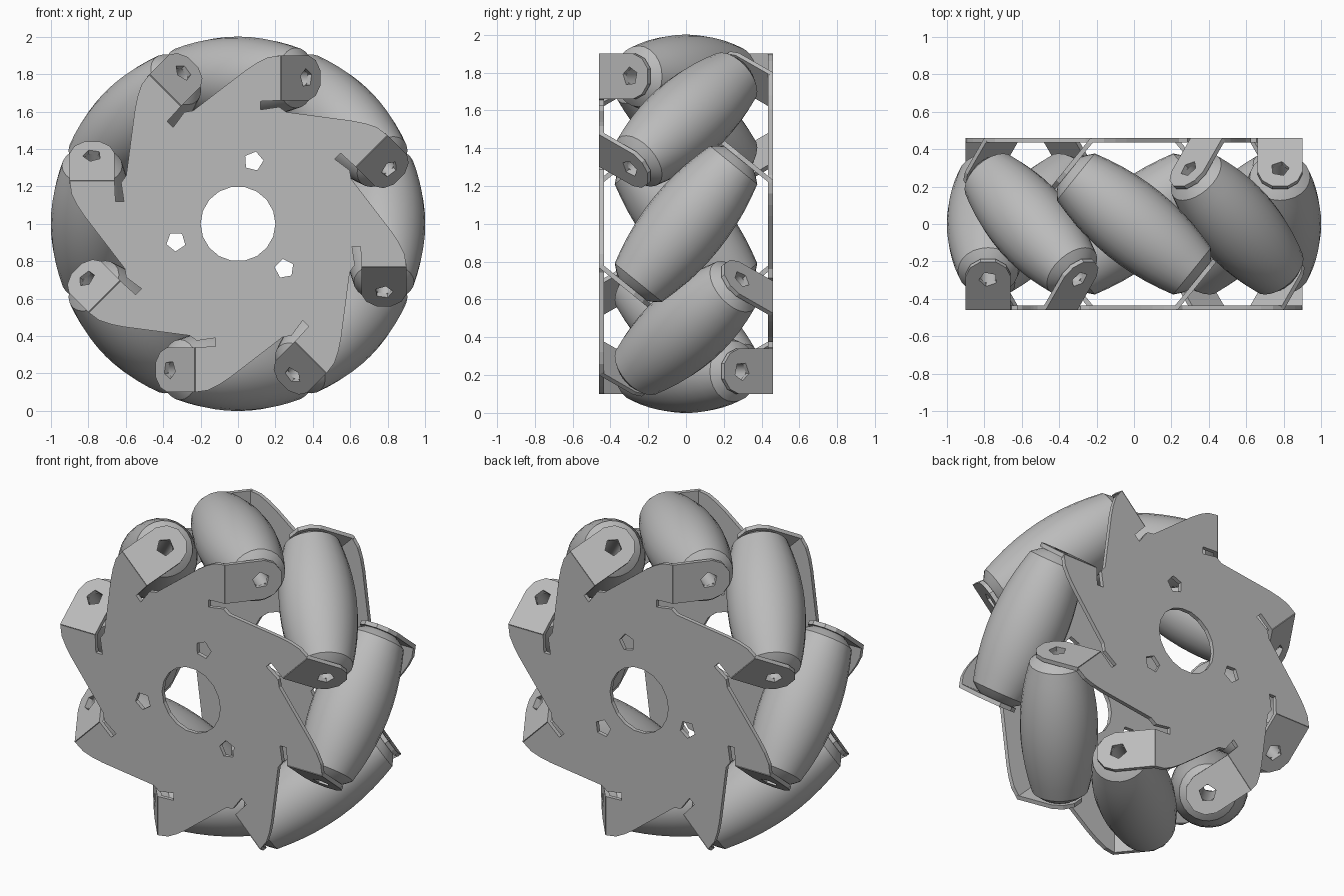
import bpy, bmesh
from math import sin, cos, pi, radians, sqrt
from mathutils import Matrix, Vector

cube = bpy.data.objects.get("Cube")
if cube:
    bpy.data.objects.remove(cube)

GREY = (0.5, 0.5, 0.5, 1)
mat = bpy.data.materials.new("plain grey")
mat.use_nodes = True
mat.diffuse_color = GREY
bsdf = mat.node_tree.nodes["Principled BSDF"]
bsdf.inputs["Base Color"].default_value = GREY

ARMS = 8
AXLE_R = 0.78          # distance from wheel centre to roller axles
TAB_S = 0.445          # distance along the axle to the tab's inner face
THICK = 0.025
TILT = radians(39)     # axle angle away from the wheel's tangent
CENTRE = Matrix.Translation((0, 0, 1))


def to_mesh(bm, name):
    bmesh.ops.recalc_face_normals(bm, faces=bm.faces[:])
    me = bpy.data.meshes.new(name)
    bm.to_mesh(me)
    bm.free()
    me.materials.append(mat)
    return me


def place(me, name, matrix):
    ob = bpy.data.objects.new(name, me)
    ob.matrix_world = matrix
    bpy.context.collection.objects.link(ob)
    return ob


def ring(x, y, r, n, turn=0.0):
    return [(x + r * cos(turn + 2 * pi * i / n), y + r * sin(turn + 2 * pi * i / n))
            for i in range(n)]


def sheet(name, loops, z0, z1):
    """Flat sheet from an outline and its holes, given thickness along z."""
    bm = bmesh.new()
    for loop in loops:
        vs = [bm.verts.new((x, y, z0)) for x, y in loop]
        for a, b in zip(vs, vs[1:] + vs[:1]):
            bm.edges.new((a, b))
    bmesh.ops.triangle_fill(bm, edges=bm.edges[:], use_beauty=True, normal=(0, 0, 1))
    out = bmesh.ops.extrude_face_region(bm, geom=bm.faces[:])["geom"]
    bmesh.ops.translate(bm, vec=(0, 0, z1 - z0),
                        verts=[v for v in out if isinstance(v, bmesh.types.BMVert)])
    return to_mesh(bm, name)


def lathe(name, profile, n):
    """Closed (radius, height) profile turned about z."""
    bm = bmesh.new()
    rows = [[bm.verts.new((r * cos(2 * pi * i / n), r * sin(2 * pi * i / n), z))
             for i in range(n)] for r, z in profile]
    for a, b in zip(rows, rows[1:] + rows[:1]):
        for i in range(n):
            j = (i + 1) % n
            bm.faces.new((a[i], a[j], b[j], b[i]))
    return to_mesh(bm, name)


# Swirled side plate outline: one arm, repeated round the wheel
arm = [(-0.24, 0.605), (0.04, 0.82), (0.1, 0.86), (0.16, 0.89), (0.228, 0.9),
       (0.228, 0.66), (0.12, 0.655), (0.12, 0.61), (0.22, 0.625)]
outline = []
for k in range(ARMS):
    turn = Matrix.Rotation(-2 * pi * k / ARMS, 2)
    outline += [tuple(turn @ Vector(p)) for p in arm]


def plate_mesh(name, bolt_angles):
    holes = [ring(0.345 * cos(radians(a)), 0.345 * sin(radians(a)), 0.053, 5, radians(a))
             for a in bolt_angles]
    return sheet(name, [outline, ring(0, 0, 0.2, 18)] + holes, 0.46 - THICK, 0.46)


# Bent tab that holds a roller end, with a rounded tip and axle hole
half = [(-0.212, -0.12), (0.02, -0.12), (0.08, -0.095), (0.12, -0.04)]
tab = sheet("tab", [half + [(x, -y) for x, y in reversed(half)], ring(0, 0, 0.05, 5, 0.4)],
            TAB_S, TAB_S + THICK)

# Barrel roller whose swell follows the wheel's rim, bored through
steps = [0.4 * (i / 5 - 1) for i in range(11)]
barrel = [(1.001 - sqrt((s * cos(TILT)) ** 2 + AXLE_R ** 2), s) for s in steps]
roller = lathe("roller", [(0.045, -TAB_S), (0.1, -TAB_S), (0.125, -0.43)] + barrel
               + [(0.125, 0.43), (0.1, TAB_S), (0.045, TAB_S)], 24)

# Axle frame: x along the tab, y outward from the hub, z along the axle
axle = Matrix(((sin(TILT), 0, cos(TILT), 0),
               (cos(TILT), 0, -sin(TILT), 0),
               (0, 1, 0, AXLE_R),
               (0, 0, 0, 1)))
upright = Matrix.Rotation(pi / 2, 4, 'X')

# Two sides, the back being the front turned half round
for side, spin, first in (("front", 0, 76), ("back", pi, 104)):
    face = CENTRE @ Matrix.Rotation(spin, 4, 'Z')
    name = side + "_plate"
    place(plate_mesh(name, (first, first + 120, first + 240)), name, face @ upright)
    for k in range(ARMS):
        turn = Matrix.Rotation(2 * pi * k / ARMS, 4, 'Y')
        place(tab, f"{side}_tab_{k + 1}", face @ turn @ axle)

# Ring of rollers
rollers = [place(roller, f"roller_{k + 1}",
                 CENTRE @ Matrix.Rotation(2 * pi * k / ARMS, 4, 'Y') @ axle)
           for k in range(ARMS)]
bpy.ops.object.select_all(action='DESELECT')
rollers[0].select_set(True)
bpy.context.view_layer.objects.active = rollers[0]
bpy.ops.object.shade_smooth_by_angle(angle=radians(30))
